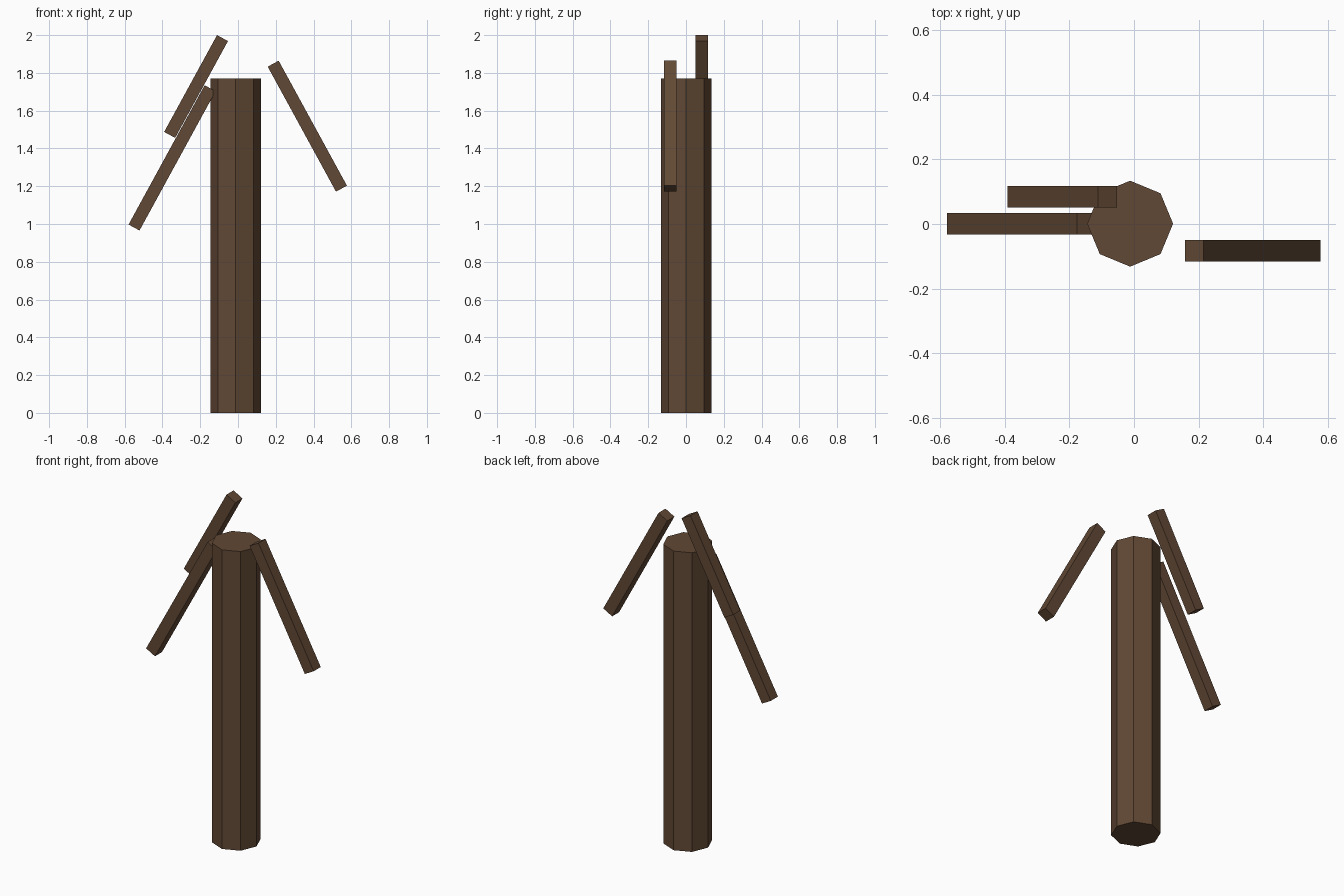
import bpy, math

if "Cube" in bpy.data.objects:
    bpy.data.objects.remove(bpy.data.objects["Cube"])

bark = bpy.data.materials.new("bark")
bark.diffuse_color = (0.12, 0.065, 0.035, 1)
bark.use_nodes = True
bark.node_tree.nodes["Principled BSDF"].inputs["Base Color"].default_value = bark.diffuse_color


def finish(name):
    obj = bpy.context.object
    obj.name = name
    obj.data.materials.append(bark)
    return obj


def branch(name, centre, length, tilt, width=0.066):
    # square beam, leaning in the xz plane
    bpy.ops.mesh.primitive_cube_add(size=1, location=centre, rotation=(0, tilt, 0))
    obj = finish(name)
    obj.scale = (width, width, length)


# eight-sided trunk
bpy.ops.mesh.primitive_cylinder_add(vertices=8, radius=0.133, depth=1.77,
                                    location=(-0.012, 0.001, 0.885))
finish("trunk")

# bare branches
lean = math.radians(28.65)
branch("upper_left_branch", (-0.222, 0.084, 1.728), 0.584, lean)
branch("lower_left_branch", (-0.349, 0.001, 1.35), 0.84, lean)
branch("right_branch", (0.367, -0.083, 1.518), 0.754, -lean)
